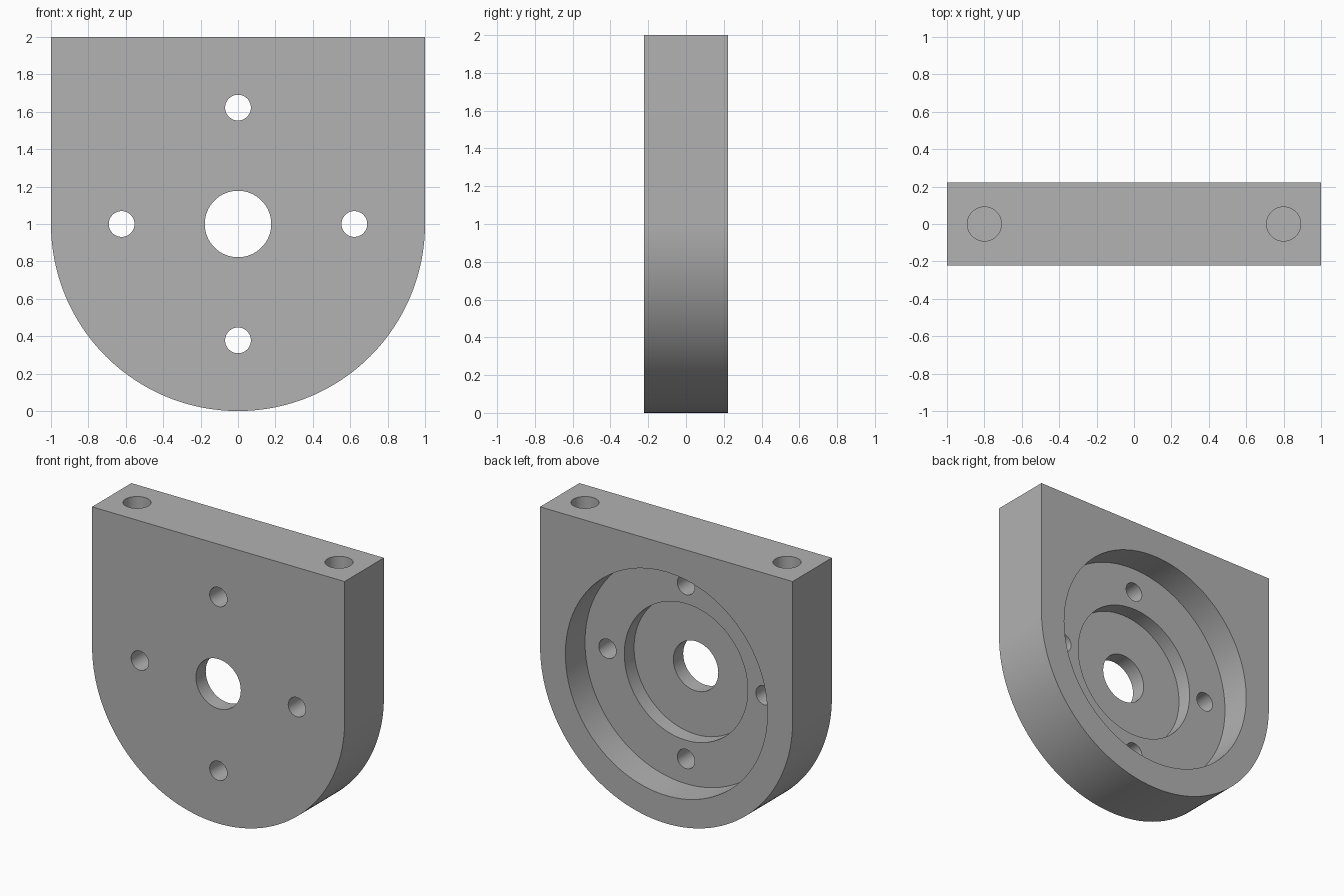
import bpy
import bmesh
from math import sin, cos, pi, radians
from mathutils import Matrix, Vector

cube = bpy.data.objects.get("Cube")
if cube:
    bpy.data.objects.remove(cube, do_unlink=True)

UNIT = 1 / 45           # plate is 90 wide and 20 thick
HALF = 10 * UNIT        # half thickness
MID = 1.0               # height of the bore axis

grey = bpy.data.materials.new("plain grey")
grey.use_nodes = True
colour = (0.445, 0.445, 0.445, 1)
grey.diffuse_color = colour
grey.node_tree.nodes["Principled BSDF"].inputs["Base Color"].default_value = colour


def make_object(name, bm):
    bmesh.ops.recalc_face_normals(bm, faces=bm.faces)
    mesh = bpy.data.meshes.new(name)
    bm.to_mesh(mesh)
    bm.free()
    mesh.materials.append(grey)
    obj = bpy.data.objects.new(name, mesh)
    bpy.context.collection.objects.link(obj)
    return obj


def cutter(name, radius, start, end, sides=64):
    """Cylinder between two points, used to cut a bore."""
    start, end = Vector(start), Vector(end)
    axis = end - start
    turn = axis.to_track_quat('Z', 'Y').to_matrix().to_4x4()
    bm = bmesh.new()
    bmesh.ops.create_cone(bm, cap_ends=True, segments=sides, radius1=radius,
                          radius2=radius, depth=axis.length,
                          matrix=Matrix.Translation((start + end) / 2) @ turn)
    obj = make_object(name, bm)
    obj.hide_render = True
    return obj


# Plate: square top and half-round bottom
STEPS = 96
outline = [(1, 2), (-1, 2)]
outline += [(cos(pi + pi * i / STEPS), MID + sin(pi + pi * i / STEPS))
            for i in range(STEPS + 1)]
bm = bmesh.new()
face = bm.faces.new([bm.verts.new((x, -HALF, z)) for x, z in outline])
side = bmesh.ops.extrude_face_region(bm, geom=[face])
bmesh.ops.translate(bm, vec=(0, 2 * HALF, 0),
                    verts=[v for v in side["geom"] if isinstance(v, bmesh.types.BMVert)])
plate = make_object("mounting_plate", bm)

# Stepped recess from the back and the through bore
back, front = HALF + 0.1, -HALF - 0.1
cutters = [
    cutter("wide_recess_cutter", 36 * UNIT, (0, back, MID), (0, 0, MID), 128),
    cutter("inner_recess_cutter", 22 * UNIT, (0, back, MID), (0, -HALF / 2, MID), 96),
    cutter("bore_cutter", 8 * UNIT, (0, back, MID), (0, front, MID)),
]

# Four screw holes around the bore
for i in range(4):
    x, z = 28 * UNIT * cos(i * pi / 2), MID + 28 * UNIT * sin(i * pi / 2)
    cutters.append(cutter("screw_hole_cutter", 3.1 * UNIT, (x, back, z), (x, front, z), 48))

# Two blind holes in the top edge
for x in (-0.8, 0.8):
    cutters.append(cutter("top_hole_cutter", 4.1 * UNIT, (x, 0, 2.1), (x, 0, 2 - 20 * UNIT), 48))

# Cut everything and tidy away the cutters
bpy.ops.object.select_all(action='DESELECT')
plate.select_set(True)
bpy.context.view_layer.objects.active = plate
for tool in cutters:
    mod = plate.modifiers.new(tool.name, 'BOOLEAN')
    mod.operation = 'DIFFERENCE'
    mod.solver = 'EXACT'
    mod.object = tool
    bpy.ops.object.modifier_apply(modifier=mod.name)
    bpy.data.objects.remove(tool, do_unlink=True)

bpy.ops.object.shade_smooth_by_angle(angle=radians(30))
